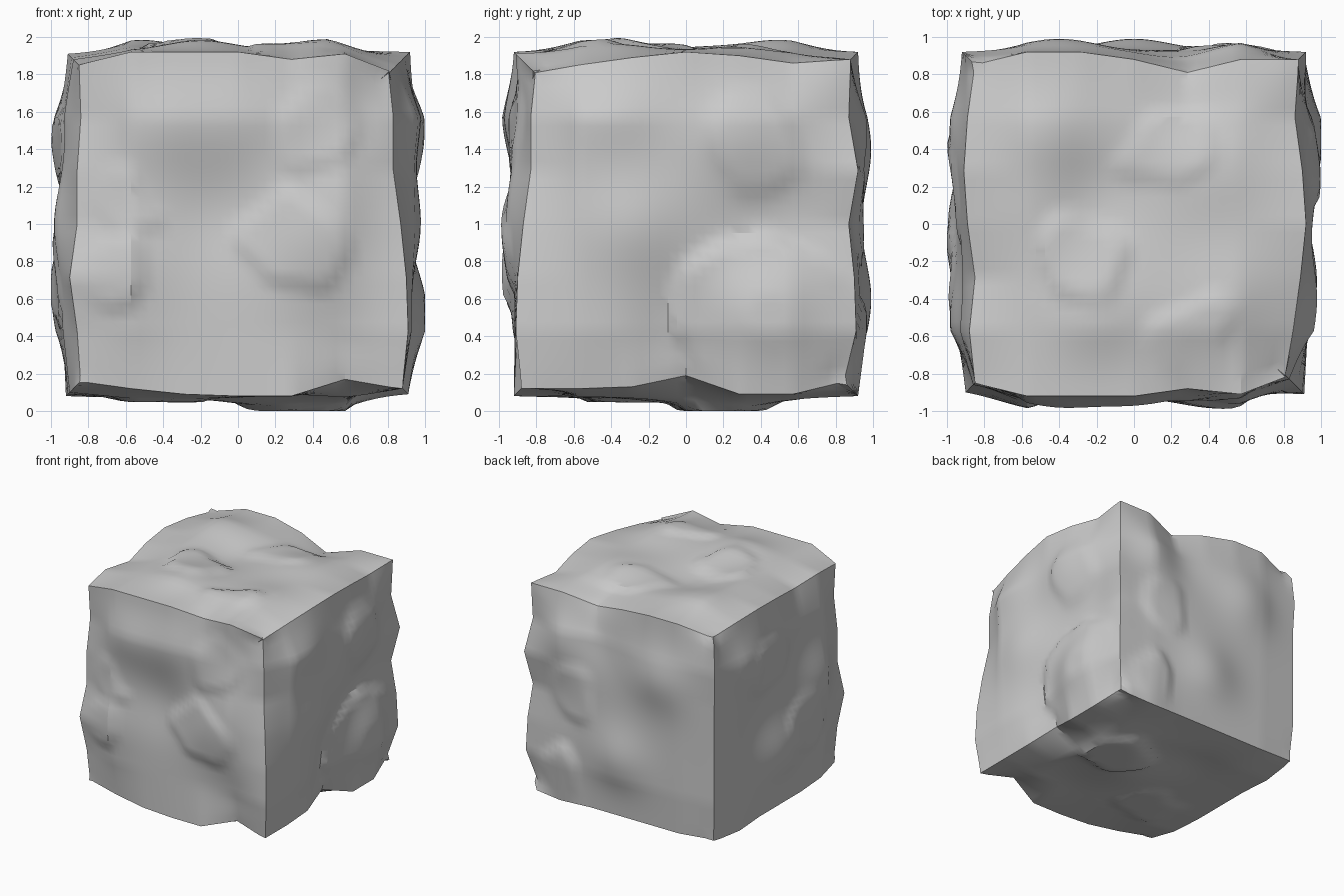
import bpy, bmesh, math
from mathutils import Vector, noise

if "Cube" in bpy.data.objects:
    bpy.data.objects.remove(bpy.data.objects["Cube"])

H = 6 / 7          # half size of the undistorted block
STEP = 2 / 7       # spacing of the edge profile samples

# Edge profiles: (running axis, sign, sign of the other axes) -> distance from centre
PLAIN = [.89, .91, .91, .91, .91, .92, .90]
EDGES = {
    (0, -1, 1): [.85, .92, .92, .92, .88, .91, .80],    # front top
    (0, -1, -1): [.84, .88, .91, .92, .92, .83, .88],   # front bottom
    (2, -1, -1): [.84, .86, .90, .86, .86, .84, .85],   # front left
    (2, 1, -1): [.88, .91, .90, .87, .83, .83, .80],    # front right
    (1, 1, 1): [.80, .85, .89, .92, .90, .86, .88],     # right top
    (1, 1, -1): [.88, .88, .87, .81, .91, .91, .84],    # right bottom
    (2, 1, 1): [.84, .91, .90, .87, .92, .87, .88],     # back right
    (0, 1, 1): [.85, .92, .92, .88, .81, .88, .88],     # back top
    (1, -1, 1): [.85, .88, .85, .89, .91, .89, .85],    # left top
    (1, -1, -1): [.86, .90, .91, .91, .91, .92, .90],   # left bottom
}

# Soft bumps and hollows per face: (u, w, height)
BUMPS = {
    (1, -1): [(-.4, .57, .06), (0, .6, .05), (-.62, -.25, .04), (.4, -.1, .03),
              (-.1, .05, -.04), (.57, .1, .03), (.57, -.65, -.05), (.65, .65, -.04)],
    (1, 1): [(-.4, .4, .06), (.55, .5, .05), (0, -.4, .06), (.27, .6, -.05), (.7, 0, -.03)],
    (0, 1): [(.4, -.45, .05), (-.4, .6, .05), (.25, .5, .05), (-.3, 0, .05),
             (-.03, -.7, -.07), (.0, -.4, -.04), (.3, -.08, -.04), (.65, .02, -.05)],
    (0, -1): [(0, -.4, .06), (.5, .5, .05), (-.5, 0, .05), (-.3, .4, -.03), (.4, -.1, -.03)],
    (2, 1): [(-.5, .5, .06), (-.2, -.5, .06), (.4, .3, .03), (.5, -.4, .04),
             (-.2, .15, -.05), (.3, .65, -.05), (-.5, .1, .03)],
    (2, -1): [(.45, .2, .07), (.1, 0, .03), (-.3, .4, -.03), (.3, -.5, -.02)],
}

# Hard-edged flakes per face: (u, w, radius, height)
CHIPS = {
    (1, -1): [(-.65, -.25, .2, .03), (.3, -.1, .28, .025), (-.62, .12, .17, .02), (.4, .5, .24, .02)],
    (1, 1): [(.55, -.65, .2, .035), (.45, .1, .25, .02)],
    (0, 1): [(.4, -.5, .46, .04), (.35, .4, .28, .02)],
    (0, -1): [(.2, .4, .25, .02), (-.3, -.3, .3, .02)],
    (2, 1): [(-.27, -.2, .24, .03), (.2, .4, .25, .02), (.35, -.6, .25, .025)],
    (2, -1): [(.3, .2, .3, .03), (-.4, -.3, .25, .02)],
}


def edge_value(axis, s1, s2, t):
    row = EDGES.get((axis, s1, s2), PLAIN)
    f = min(max((t + H) / STEP, 0), 5.9999)
    i = int(f)
    return row[i] + (row[i + 1] - row[i]) * (f - i)


def face_value(axis, sign, u, w, p):
    v = .95
    for bu, bw, h in BUMPS[(axis, sign)]:
        v += h * math.exp(-((u - bu) ** 2 + (w - bw) ** 2) / .07)
    for cu, cw, r, h in CHIPS[(axis, sign)]:
        d = math.hypot(u - cu, w - cw) + .12 * noise.noise(p * 4)
        v += h * (min(max((r - d) / .05, 0), 1) - .35)
    return min(v, 1.0)


def shape(p):
    sg = [1 if c > 0 else -1 for c in p]
    on = [abs(abs(c) - H) < 1e-4 for c in p]

    def edge(axis):
        o = [a for a in range(3) if a != axis]
        return edge_value(axis, sg[o[0]], sg[o[1]], p[axis])

    n = sum(on)
    if n == 3:
        v = sum(edge(a) for a in range(3)) / 3
        return Vector([s * v for s in sg])
    if n == 2:
        a = on.index(False)
        v = edge(a)
        return Vector([p[i] if i == a else sg[i] * v for i in range(3)])
    a = on.index(True)
    u, w = [i for i in range(3) if i != a]
    out = p.copy()
    total, weight = face_value(a, sg[a], p[u], p[w], p), 1.0
    for across, along in ((u, w), (w, u)):
        t = min((H - abs(p[across])) / STEP, 1)
        e = edge(along)
        k = (1 - t) / (t + .001)
        total += k * e
        weight += k
        out[across] += sg[across] * (e - H) * (1 - t)
    out[a] = sg[a] * total / weight
    return out


# Rough stone block
bm = bmesh.new()
bmesh.ops.create_cube(bm, size=2 * H)
bmesh.ops.subdivide_edges(bm, edges=bm.edges[:], cuts=35, use_grid_fill=True)
for vert, co in [(v, shape(v.co.copy())) for v in bm.verts]:
    vert.co = co + Vector((0, 0, 1))
bmesh.ops.recalc_face_normals(bm, faces=bm.faces[:])
mesh = bpy.data.meshes.new("stone_block")
bm.to_mesh(mesh)
bm.free()
block = bpy.data.objects.new("stone_block", mesh)
bpy.context.collection.objects.link(block)
bpy.context.view_layer.objects.active = block
block.select_set(True)
bpy.ops.object.shade_smooth_by_angle(angle=math.radians(28))
